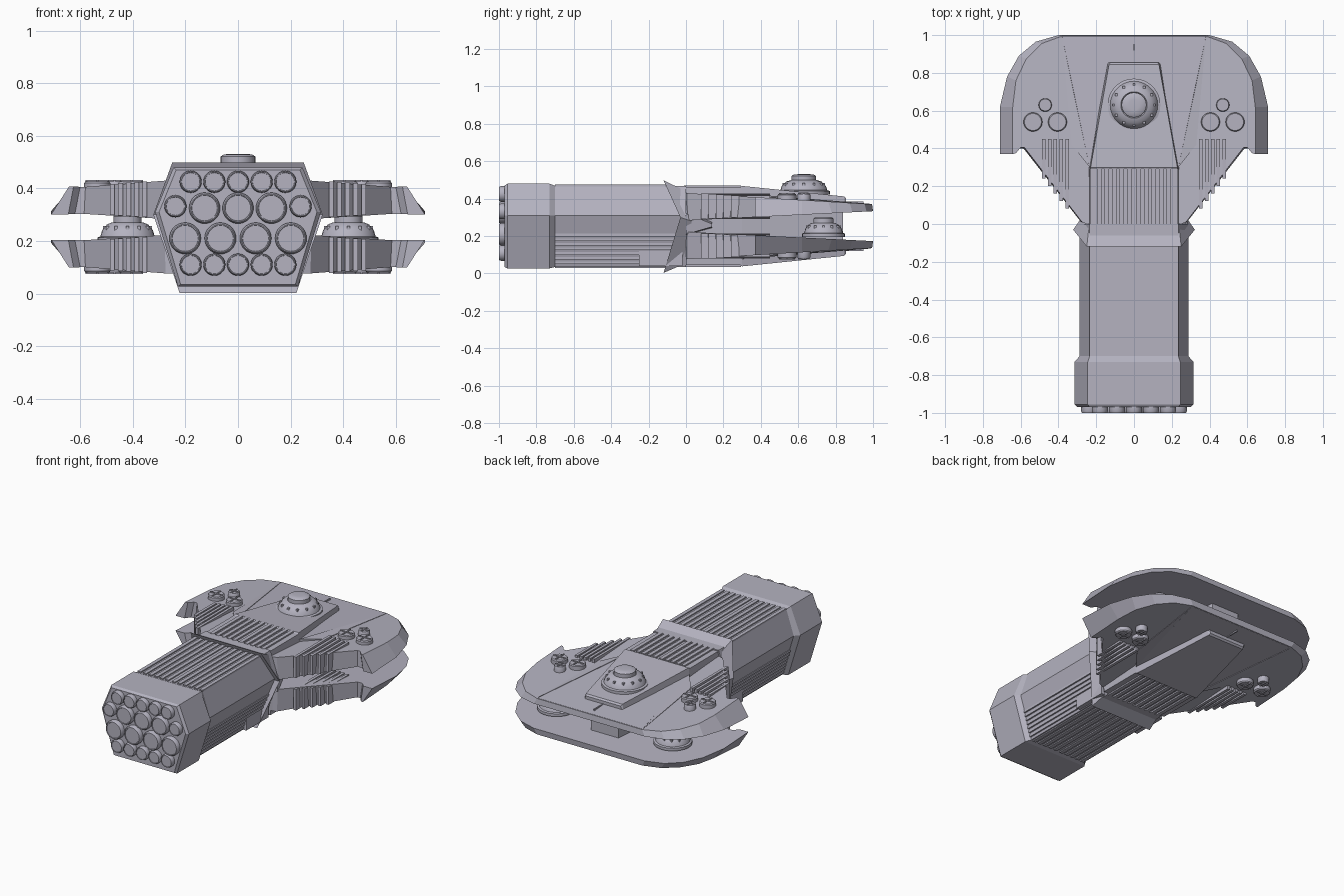
import bpy, bmesh, math
from mathutils import Matrix, Vector

cube = bpy.data.objects.get("Cube")
if cube:
    bpy.data.objects.remove(cube)

MID = 0.253  # height of the plane between upper and lower wings
mat = bpy.data.materials.new("lilac_grey")
mat.use_nodes = True
COLOUR = (0.46, 0.45, 0.53, 1)
mat.diffuse_color = COLOUR
mat.node_tree.nodes["Principled BSDF"].inputs["Base Color"].default_value = COLOUR


def finish(name, bm, mx=False, mz=False, smooth=False):
    """Turn a bmesh into an object, optionally mirrored about x and the mid plane."""
    bmesh.ops.recalc_face_normals(bm, faces=bm.faces)
    bm.transform(Matrix.Translation((0, 0, -MID)))
    me = bpy.data.meshes.new(name)
    bm.to_mesh(me)
    bm.free()
    me.materials.append(mat)
    ob = bpy.data.objects.new(name, me)
    ob.location.z = MID
    bpy.context.collection.objects.link(ob)
    if mx or mz:
        mod = ob.modifiers.new("mirror", 'MIRROR')
        mod.use_axis = (mx, False, mz)
        mod.merge_threshold = 0.0005
    if smooth:
        bpy.ops.object.select_all(action='DESELECT')
        ob.select_set(True)
        bpy.context.view_layer.objects.active = ob
        bpy.ops.object.shade_smooth_by_angle(angle=math.radians(35))
    return ob


def add_loft(bm, rings):
    rows = [[bm.verts.new(p) for p in r] for r in rings]
    n = len(rows[0])
    for a, b in zip(rows, rows[1:]):
        for i in range(n):
            j = (i + 1) % n
            bm.faces.new((a[i], a[j], b[j], b[i]))
    for r in (rows[0], rows[-1]):
        if n == 6:  # folded hexagon cap
            bm.faces.new((r[0], r[1], r[2], r[5]))
            bm.faces.new((r[2], r[3], r[4], r[5]))
        else:
            bm.faces.new(r)


def loft(name, rings, **kw):
    bm = bmesh.new()
    add_loft(bm, rings)
    return finish(name, bm, **kw)


def hexagon(y, top, mid, low, zt, zm, zb, ym=None):
    ym = y if ym is None else ym
    return [(-top, y, zt), (top, y, zt), (mid, ym, zm),
            (low, y, zb), (-low, y, zb), (-mid, ym, zm)]


def rect(y, x0, x1, z0, z1):
    return [(-x0, y, z0), (x0, y, z0), (x1, y, z1), (-x1, y, z1)]


def turned(name, spots, profile, axis='Z', segs=28, **kw):
    """Lathe (radius scale, height) profiles at each (x, y, z, radius) spot."""
    bm = bmesh.new()
    for x, y, z, rad in spots:
        rings = []
        for r, h in profile:
            ring = []
            for i in range(segs):
                a = math.tau * i / segs
                c, s = r * rad * math.cos(a), r * rad * math.sin(a)
                ring.append((x + c, y + s, z + h) if axis == 'Z' else (x + c, y - h, z + s))
            rings.append(ring)
        add_loft(bm, rings)
    return finish(name, bm, smooth=True, **kw)


def boxes(name, spans, **kw):
    """Boxes given as low and high corners."""
    bm = bmesh.new()
    for lo, hi in spans:
        lo, hi = Vector(lo), Vector(hi)
        m = Matrix.Translation((lo + hi) / 2) @ Matrix.Diagonal((*(hi - lo), 1))
        bmesh.ops.create_cube(bm, size=1, matrix=m)
    return finish(name, bm, **kw)


# Barrel, muzzle block and flared collar
loft("barrel", [hexagon(y, .235, .288, .205, .469, .31, .035) for y in (-.75, .0)])
loft("muzzle_block", [
    hexagon(-.97, .235, .300, .218, .47, .31, .035),
    hexagon(-.955, .245, .315, .228, .48, .31, .027),
    hexagon(-.73, .245, .315, .228, .48, .31, .027),
    hexagon(-.70, .235, .288, .205, .469, .31, .035)])
loft("collar", [
    hexagon(-.12, .25, .322, .222, .498, .30, .003, -.03),
    hexagon(0, .237, .28, .20, .44, .28, .055, .03)])

# Launch tubes on the muzzle
tubes = [(x * .09, -.968, z, .042) for z in (.425, .11) for x in range(-2, 3)]
tubes += [(s * .238, -.968, .332, .042) for s in (-1, 1)]
tubes += [(x * .127, -.968, .325, .059) for x in (-1, 0, 1)]
tubes += [(x * .067, -.968, .21, .060) for x in (-3, -1, 1, 3)]
turned("launch_tubes", tubes, [(1, 0), (1, .022), (.9, .032), (.84, .032), (.82, .029)],
       axis='Y')

# Lengthwise ribs on barrel top, bottom and lower flanks
rib_x = [.012 + i * .04 for i in range(6)]
boxes("barrel_top_ribs", [((x, -.70, .46), (x + .024, -.10, .476)) for x in rib_x], mx=True)
boxes("barrel_bottom_ribs", [((x, -.70, .028), (x + .024, -.10, .05)) for x in rib_x[:5]], mx=True)
flank = []
for i in range(7):
    t = .08 + i * .09
    x, z = .205 + .083 * t, .035 + .275 * t
    flank.append(((x - .03, -.70, z - .007), (x + .007, -.05, z + .007)))
boxes("barrel_flank_ribs", flank, mx=True)
boxes("barrel_lower_blocks", [((.12, -.25, .04), (.235, -.02, .12))], mx=True)


# Paired wing plates with a sloping outer rim
def wing_top(y):
    return .43 - .06 * y


def wing_under(y):
    return .283 + .05 * y


outer = [(0, 0), (.25, 0), (.28, .01), (.585, .40), (.62, .40), (.645, .37), (.71, .37),
         (.71, .62), (.672, .78), (.61, .89), (.52, .965), (.40, 1), (0, 1)]
inner = [(0, 0), (.25, 0), (.275, .01), (.58, .405), (.60, .405), (.625, .375), (.642, .37),
         (.642, .62), (.625, .76), (.57, .875), (.49, .955), (.38, .995), (0, .995)]
bm = bmesh.new()
add_loft(bm, [[(x, y, wing_under(y)) for x, y in outer],
              [(x, y, wing_top(y)) for x, y in inner]])
bmesh.ops.delete(bm, geom=[f for f in bm.faces if all(abs(v.co.x) < 1e-5 for v in f.verts)],
                 context='FACES')
finish("wing_plates", bm, mx=True, mz=True)

# Raised centre deck and creased side ridges on the wings
loft("wing_deck", [rect(.02, .23, .23, .36, wing_top(.02) + .012),
                   rect(.30, .25, .235, .36, wing_top(.3) + .012),
                   rect(.99, .385, .38, .345, wing_top(.99) + .001)], mz=True)
ridge = [(.235, .30), (.33, .42), (.38, .98)]
loft("wing_ridges", [[(x, y, .38 if y < .9 else .36) for x, y in ridge],
                     [(x, y, wing_top(y) + h) for (x, y), h in zip(ridge, (.016, .004, .002))]],
     mx=True, mz=True)

# Ribs running back from the wing's slanted leading edge
fins = []
for i in range(5):
    x = .345 + i * .031
    front = (x - .28) * 1.28
    fins.append(((x, front - .002, wing_under(front) + .004), (x + .018, .45, wing_top(front) + .002)))
boxes("wing_ribs", fins, mx=True, mz=True)

# Spine housing above and below the wings
loft("spine_housing", [rect(0, .24, .232, .36, .462), rect(.29, .24, .232, .36, .462),
                       rect(.30, .24, .23, .36, .468), rect(.845, .148, .132, .35, .412),
                       rect(.855, .145, .125, .35, .402)], mz=True)
boxes("housing_ribs", [((x, -.01, .44), (x + .024, .295, .471)) for x in rib_x[:5]],
      mx=True, mz=True)
boxes("tail_crest", [((-.004, .85, .36), (.004, .95, .385))], mz=True)

# Core between the wings, with side wedges behind the collar
loft("core_block", [rect(0, .22, .22, .18, .33), rect(.3, .19, .19, .18, .33),
                    rect(.84, .10, .10, .17, .34)])
loft("side_wedges", [[(.18, 0, .2), (.285, 0, .21), (.285, 0, .32), (.18, 0, .33)],
                     [(.18, .14, .24), (.24, .14, .25), (.24, .14, .265), (.18, .14, .28)]], mx=True)

# Domed turrets: one on top, two between the wings
dome = [(1, 0), (1, .018), (.9, .022), (.84, .045), (.68, .068), (.5, .076),
        (.47, .072), (.47, .098), (.38, .106), (.2, .108)]
turned("top_turret", [(0, .63, .423, .14)], dome)
turned("gap_turrets", [(.42, .735, .195, .115)], dome, mx=True)
studs = []
for cx, cy, z, r in ((0, .63, .475, .108), (.42, .735, .247, .088), (-.42, .735, .247, .088)):
    for i in range(12):
        a = math.tau * i / 12
        p = Vector((cx + r * math.cos(a), cy + r * math.sin(a), z))
        studs.append((p - Vector((.006, .006, .01)), p + Vector((.006, .006, .01))))
boxes("turret_studs", studs)

# Slotted caps in groups of three on each wing
caps = [(.405, .54, .05), (.535, .54, .05), (.47, .63, .035)]
turned("wing_caps", [(x, y, .385, r) for x, y, r in caps],
       [(1, 0), (1, .035), (.9, .041), (.5, .041)], mx=True, mz=True)
bars = []
for x, y, r in caps:
    r *= .88
    bars += [((x - r, y - .004, .42), (x + r, y + .004, .431)),
             ((x - .004, y - r, .42), (x + .004, y + r, .431))]
boxes("cap_crosses", bars, mx=True, mz=True)
